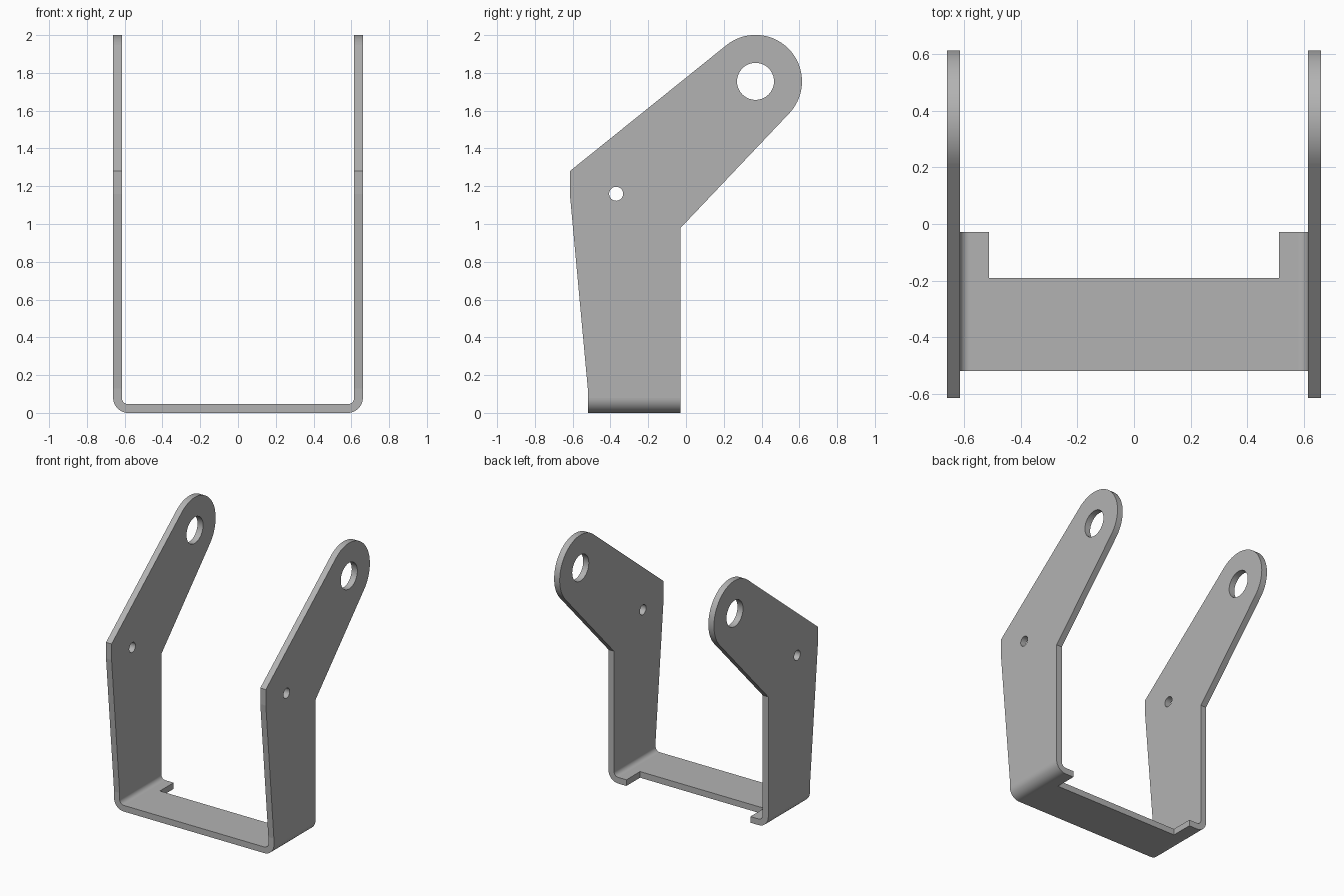
import bpy, bmesh
from math import pi, sin, cos, atan2, acos, hypot
from mathutils import Vector

cube = bpy.data.objects.get("Cube")
if cube:
    bpy.data.objects.remove(cube, do_unlink=True)

steel = bpy.data.materials.new("grey steel")
steel.use_nodes = True
GREY = (0.45, 0.45, 0.45, 1)
steel.diffuse_color = GREY
steel.node_tree.nodes["Principled BSDF"].inputs["Base Color"].default_value = GREY


def arc(cx, cy, r, a0, a1, n):
    return [(cx + r * cos(a0 + (a1 - a0) * i / n), cy + r * sin(a0 + (a1 - a0) * i / n))
            for i in range(n + 1)]


def prism(name, outline, place, sweep):
    """Closed outline placed in space, then swept into a solid."""
    bm = bmesh.new()
    face = bm.faces.new([bm.verts.new(place(a, b)) for a, b in outline])
    swept = bmesh.ops.extrude_face_region(bm, geom=[face])["geom"]
    bmesh.ops.translate(bm, vec=Vector(sweep),
                        verts=[v for v in swept if isinstance(v, bmesh.types.BMVert)])
    bmesh.ops.recalc_face_normals(bm, faces=bm.faces)
    mesh = bpy.data.meshes.new(name)
    bm.to_mesh(mesh)
    bm.free()
    mesh.materials.append(steel)
    obj = bpy.data.objects.new(name, mesh)
    bpy.context.collection.objects.link(obj)
    return obj


def side_prism(name, outline):
    return prism(name, outline, lambda y, z: (-1, y, z), (2, 0, 0))


def carve(target, tool, operation):
    bpy.context.view_layer.objects.active = target
    mod = target.modifiers.new(tool.name, "BOOLEAN")
    mod.operation, mod.solver, mod.object = operation, "EXACT", tool
    bpy.ops.object.modifier_apply(modifier=mod.name)
    bpy.data.objects.remove(tool, do_unlink=True)


def tangent(px, pz, side):
    """Angle on the end circle where a line from the point touches it."""
    dx, dz = px - EYE[0], pz - EYE[1]
    return atan2(dz, dx) + side * acos(EYE_R / hypot(dx, dz))


# Bent strap: U section with rounded bends, swept front to back
W, T, R, TOP = 0.661, 0.046, 0.08, 2.1
outer = arc(W - R, R, R, 0, -pi / 2, 12)
inner = arc(W - R, R, R - T, -pi / 2, 0, 12)
half = [(W, TOP)] + outer
inside = inner + [(W - T, TOP)]
flip = lambda pts: [(-x, z) for x, z in reversed(pts)]
section = half + flip(half) + flip(inside) + inside[:0:-1] + inside[:1]
section = half + flip(half) + [(-x, z) for x, z in reversed(inside)] + list(reversed(inside))[::-1]
bracket = prism("bent_bracket", section, lambda x, z: (x, -0.8, z), (0, 1.6, 0))

# Side outline: tapered upright, leaning arm, rounded eye end
EYE, EYE_R = (0.368, 1.755), 0.246
front, back = (-0.615, 1.28), (-0.028, 0.98)
a_top = tangent(*front, -1) % (2 * pi)
a_low = tangent(*back, 1) % (2 * pi) - 2 * pi
outline = [(-0.52, -0.1), (-0.52, 0.13), (-0.615, 1.16), front]
outline += arc(*EYE, EYE_R, a_top, a_low, 40)
outline += [back, (back[0], -0.1)]
carve(bracket, side_prism("side_outline", outline), "INTERSECT")

# Pivot holes through both arms
for name, y, z, r in (("eye_hole", *EYE, 0.098), ("pin_hole", -0.37, 1.16, 0.037)):
    carve(bracket, side_prism(name, arc(y, z, r, 0, 2 * pi, 40)[:-1]), "DIFFERENCE")

# Notch in the rear edge of the floor
notch = [(-0.513, -0.19), (0.513, -0.19), (0.513, 0.3), (-0.513, 0.3)]
carve(bracket, prism("floor_notch", notch, lambda x, y: (x, y, -0.2), (0, 0, 0.5)), "DIFFERENCE")

# Smooth bends and holes, flat plates
bpy.ops.object.select_all(action="DESELECT")
bracket.select_set(True)
bpy.context.view_layer.objects.active = bracket
bpy.ops.object.shade_smooth_by_angle(angle=pi / 6)
for poly in bracket.data.polygons:
    if poly.area > 0.02:
        poly.use_smooth = False
